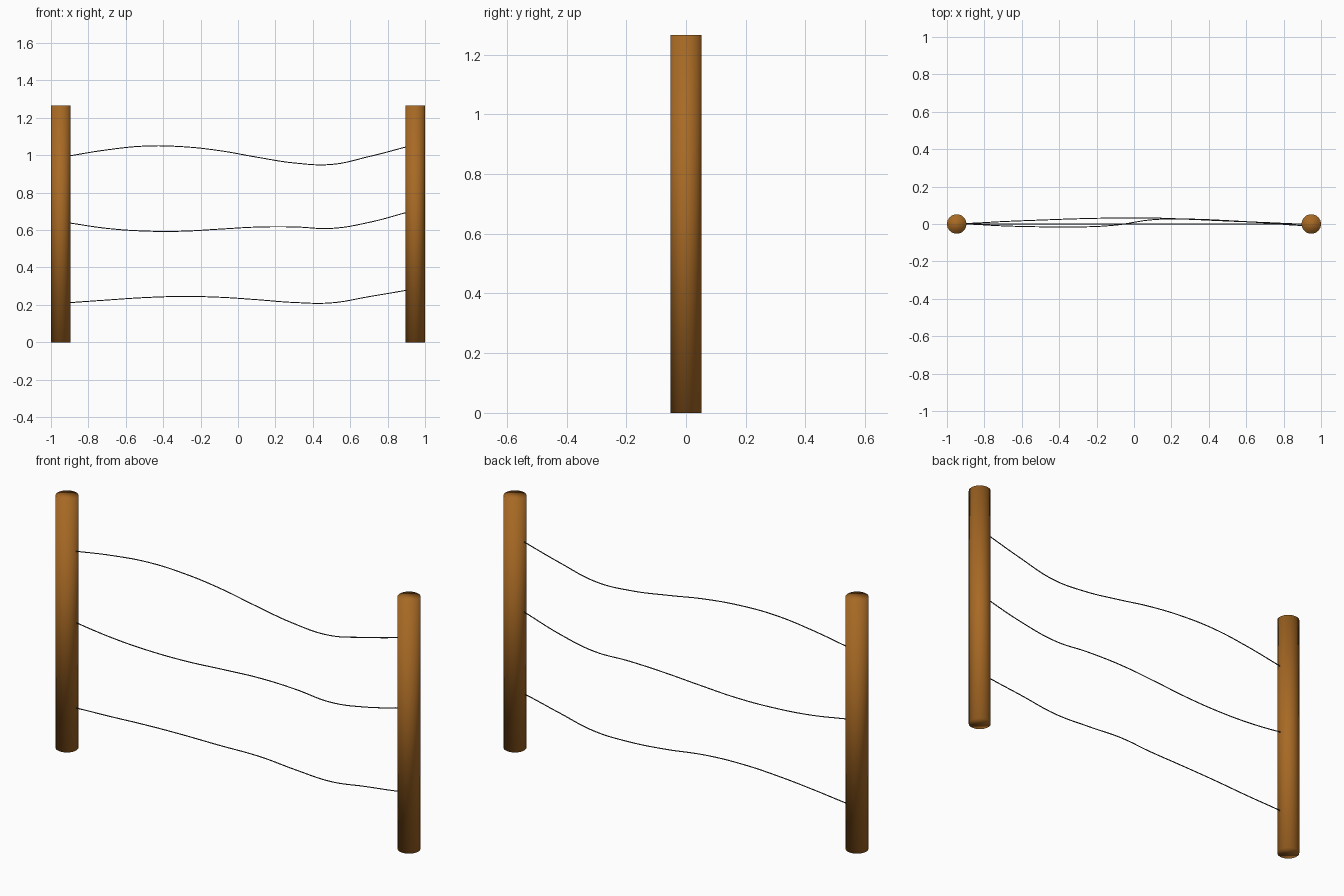
import bpy

default_cube = bpy.data.objects.get("Cube")
if default_cube:
    bpy.data.objects.remove(default_cube, do_unlink=True)


def make_material(name, colour):
    material = bpy.data.materials.new(name)
    material.use_nodes = True
    material.diffuse_color = colour
    material.node_tree.nodes["Principled BSDF"].inputs["Base Color"].default_value = colour
    return material


wood = make_material("brown wood", (0.39, 0.143, 0.018, 1))
metal = make_material("dark wire", (0.04, 0.04, 0.042, 1))

POST_X = 0.948
POST_RADIUS = 0.052
POST_HEIGHT = 1.265
WIRE_RADIUS = 0.0025


def make_post(name, x):
    # Caps are shaded smoothly with the sides for a softly rounded look
    bpy.ops.mesh.primitive_cylinder_add(
        vertices=32, radius=POST_RADIUS, depth=POST_HEIGHT,
        location=(x, 0, POST_HEIGHT / 2))
    post = bpy.context.object
    post.name = name
    post.data.materials.append(wood)
    bpy.ops.object.shade_smooth()


def make_wire(name, heights, offsets):
    # Evenly spaced points between the posts, with the ends sunk into the wood
    last = len(heights) - 1
    points = [(-0.9 + 1.8 * i / last, y, z)
              for i, (z, y) in enumerate(zip(heights, offsets))]
    points.insert(0, (-POST_X, offsets[0], heights[0] - (heights[1] - heights[0]) / 4))
    points.append((POST_X, offsets[-1], heights[-1] + (heights[-1] - heights[-2]) / 4))

    curve = bpy.data.curves.new(name, "CURVE")
    curve.dimensions = "3D"
    curve.bevel_depth = WIRE_RADIUS
    curve.bevel_resolution = 2
    curve.resolution_u = 8
    curve.use_fill_caps = True
    spline = curve.splines.new("BEZIER")
    spline.bezier_points.add(len(points) - 1)
    for knot, position in zip(spline.bezier_points, points):
        knot.co = position
        knot.handle_left_type = knot.handle_right_type = "AUTO"
    curve.materials.append(metal)
    wire = bpy.data.objects.new(name, curve)
    bpy.context.collection.objects.link(wire)


# Posts
make_post("right_post", -POST_X)
make_post("left_post", POST_X)

# Slack wires
make_wire("top_wire",
          [0.997, 1.029, 1.049, 1.046, 1.025, 0.99, 0.959, 0.951, 0.993, 1.045],
          [0] * 10)
make_wire("middle_wire",
          [0.638, 0.609, 0.595, 0.594, 0.605, 0.616, 0.617, 0.609, 0.641, 0.694],
          [0.003, 0.013, 0.021, 0.028, 0.032, 0.032, 0.025, 0.016, 0.008, 0])
make_wire("bottom_wire",
          [0.212, 0.226, 0.239, 0.245, 0.241, 0.228, 0.213, 0.211, 0.244, 0.278],
          [0, -0.01, -0.015, -0.016, -0.006, 0.023, 0.026, 0.018, 0.006, -0.008])
